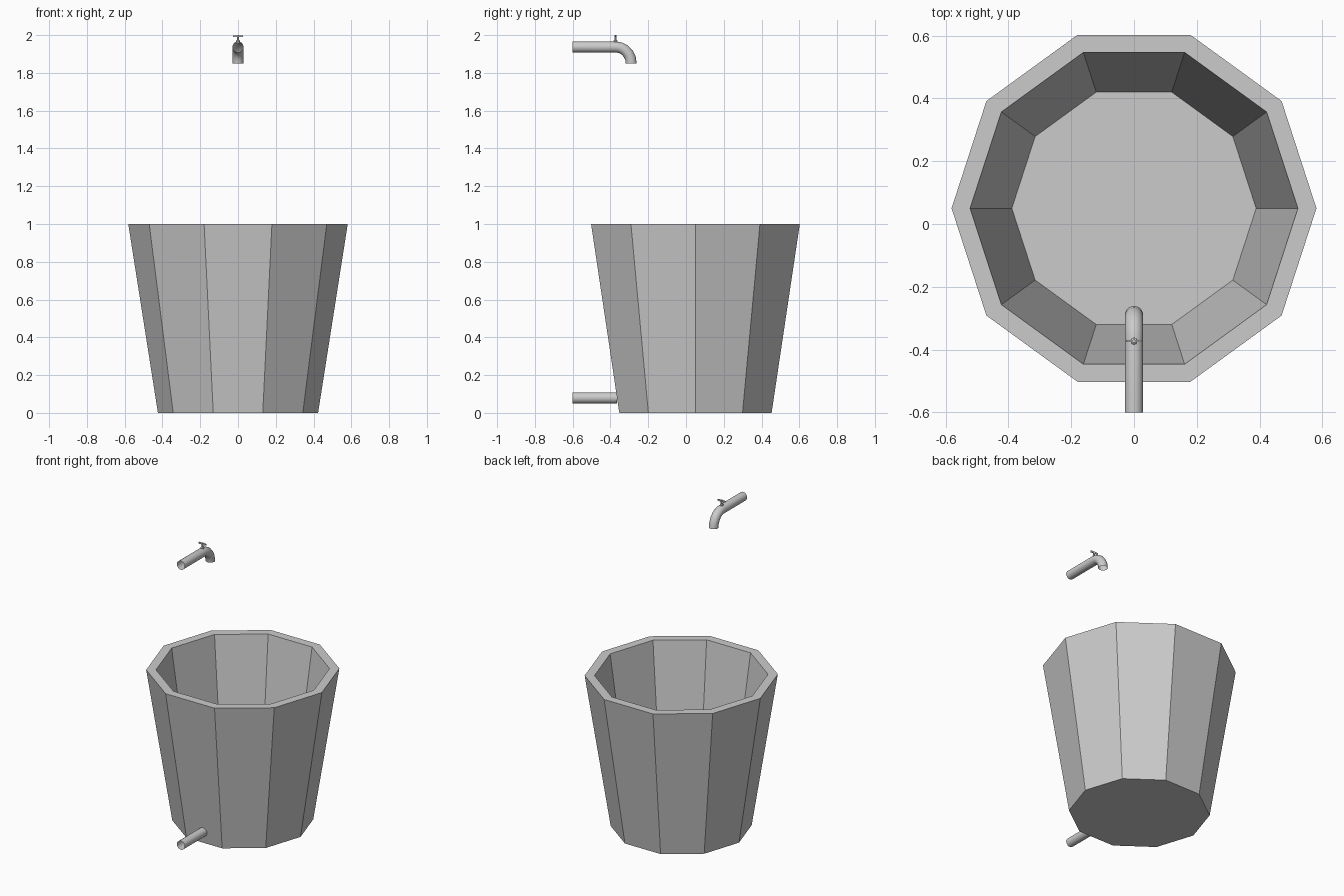
import bpy, bmesh
from math import sin, cos, pi
from mathutils import Vector

if "Cube" in bpy.data.objects:
    bpy.data.objects.remove(bpy.data.objects["Cube"])


def finish(name, bm, smooth=False):
    bmesh.ops.recalc_face_normals(bm, faces=bm.faces)
    me = bpy.data.meshes.new(name)
    bm.to_mesh(me)
    bm.free()
    for p in me.polygons:
        p.use_smooth = smooth
    ob = bpy.data.objects.new(name, me)
    bpy.context.collection.objects.link(ob)
    return ob


def bridge(bm, a, b):
    n = len(a)
    for i in range(n):
        bm.faces.new((a[i], a[(i + 1) % n], b[(i + 1) % n], b[i]))


def lathe(name, profile, sides, y):
    """Rings of (radius, z) around a vertical axis, capped at both ends."""
    bm = bmesh.new()
    rings = [[bm.verts.new((r * cos(2 * pi * i / sides), y + r * sin(2 * pi * i / sides), z))
              for i in range(sides)] for r, z in profile]
    for a, b in zip(rings, rings[1:]):
        bridge(bm, a, b)
    bm.faces.new(rings[0])
    bm.faces.new(rings[-1])
    return finish(name, bm)


def tube(name, path, r, sides=24):
    """Open thin pipe along (y, z, tilt); tilt 0 runs along y, pi/2 runs down."""
    bm = bmesh.new()
    rings = []
    for y, z, t in path:
        up = Vector((0, sin(t), cos(t)))
        rings.append([bm.verts.new(Vector((0, y, z)) + r * (Vector((cos(a), 0, 0)) + up * sin(a)))
                      for a in (2 * pi * i / sides for i in range(sides))])
    for a, b in zip(rings, rings[1:]):
        bridge(bm, a, b)
    return finish(name, bm, True)


# ten-sided bucket, outside wall, rim, inside wall and floor
lathe("bucket", [(0.424, 0), (0.581, 1), (0.522, 1), (0.389, 0.1)], 10, 0.05)

# tap pipe with downturned spout
R = 0.029
bend = [(-0.37 + 0.08 * sin(t), 1.85 + 0.087 * cos(t), t)
        for t in (i * pi / 2 / 5 for i in range(6))]
tube("tap_pipe", [(-0.6, 1.937, 0)] + bend, R)

# drain pipe near the bottom
tube("drain_pipe", [(-0.6, 0.079, 0), (-0.365, 0.079, 0)], R)

# tap handle: flared stem and cross bar
lathe("handle_stem", [(0.012, 1.955), (0.011, 1.970), (0.006, 1.974), (0.006, 2.0)], 8, -0.373)
bm = bmesh.new()
bmesh.ops.create_cube(bm, size=1)
for v in bm.verts:
    v.co = Vector((v.co.x * 0.052, v.co.y * 0.007 - 0.373, v.co.z * 0.010 + 1.994))
finish("handle_bar", bm)
